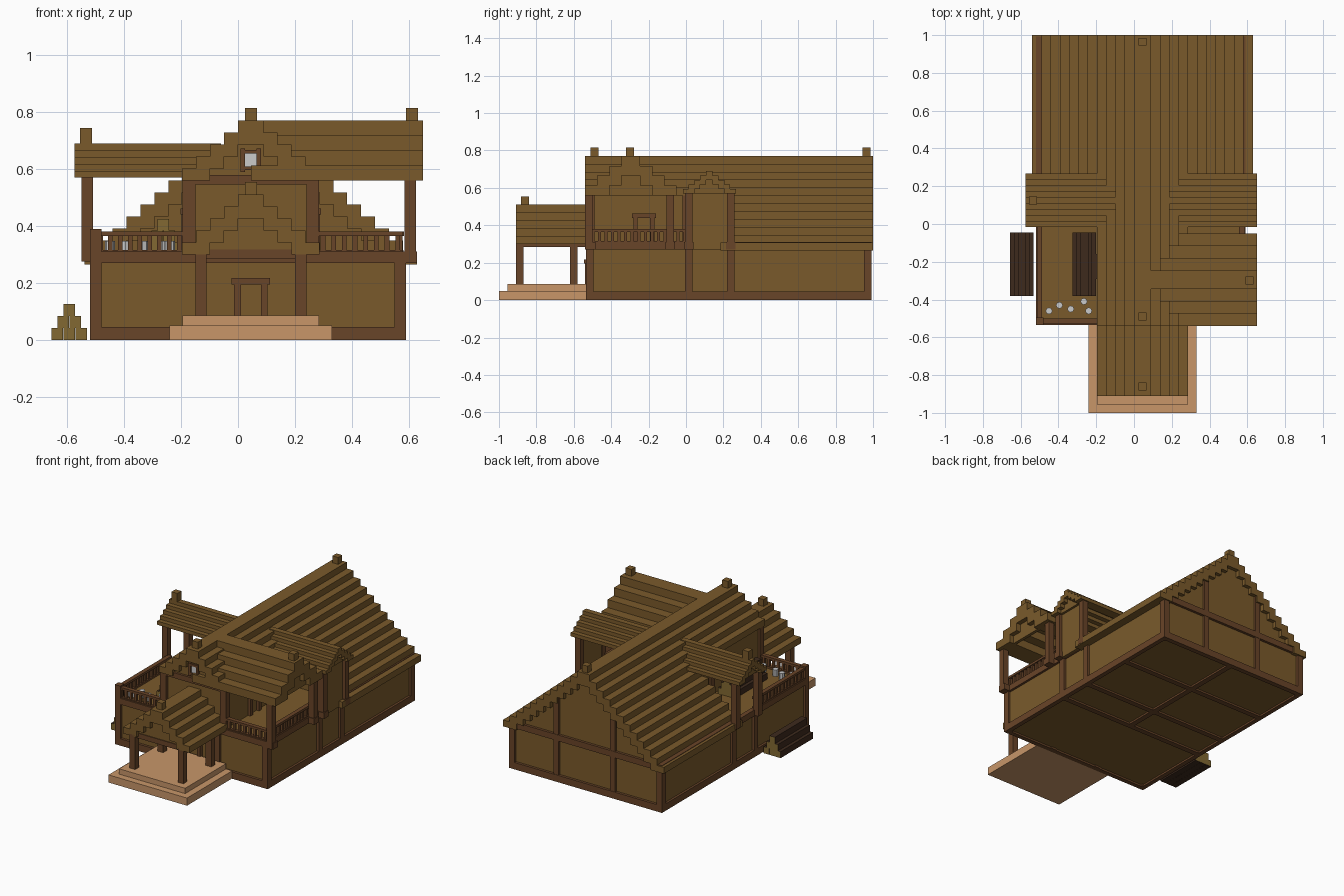
import bpy, bmesh
from mathutils import Matrix, Vector

if "Cube" in bpy.data.objects:
    bpy.data.objects.remove(bpy.data.objects["Cube"])


def material(name, rgb):
    m = bpy.data.materials.new(name)
    m.diffuse_color = (*rgb, 1)
    m.use_nodes = True
    m.node_tree.nodes["Principled BSDF"].inputs["Base Color"].default_value = m.diffuse_color
    return m


PLANK = material("plank", (0.195, 0.102, 0.024))
TIMBER = material("timber", (0.141, 0.058, 0.021))
STONE = material("pale_step", (0.578, 0.305, 0.141))
BARK = material("bark", (0.048, 0.023, 0.012))
CUT = material("cut_wood", (0.223, 0.141, 0.032))
CX = 0.045  # ridge centre line


def finish(name, bm, *mats):
    me = bpy.data.meshes.new(name)
    bm.to_mesh(me)
    bm.free()
    ob = bpy.data.objects.new(name, me)
    bpy.context.collection.objects.link(ob)
    for m in mats:
        me.materials.append(m)
    return ob


def boxes(name, items, mat):
    """One object from boxes given as (x0, x1, y0, y1, z0, z1)."""
    bm = bmesh.new()
    for x0, x1, y0, y1, z0, z1 in items:
        mid = Vector((x0 + x1, y0 + y1, z0 + z1)) / 2
        size = (x1 - x0, y1 - y0, z1 - z0, 1)
        bmesh.ops.create_cube(bm, size=1, matrix=Matrix.Translation(mid) @ Matrix.Diagonal(size))
    return finish(name, bm, *([mat] if mat else []))


def oriented(axis, a0, a1, c0, c1, z0, z1):
    return (c0, c1, a0, a1, z0, z1) if axis == 'y' else (a0, a1, c0, c1, z0, z1)


def roof(name, axis, c, hw, top, dz, a0, a1, first=0):
    """Stepped gable roof: one course of blocks per level on each side of the ridge."""
    out = []
    for k in range(first, len(hw)):
        z1 = top - k * dz
        if k == 0:
            out.append(oriented(axis, a0, a1, c - hw[0], c + hw[0], z1 - dz, z1))
            continue
        inner = hw[k - 2] if k > 1 else 0
        for s in (-1, 1):
            lo, hi = sorted((c + s * inner, c + s * hw[k]))
            out.append(oriented(axis, a0, a1, lo, hi, z1 - dz, z1))
    boxes(name, out, PLANK)


def gable(name, axis, c, hw, top, dz, a0, a1):
    """Stepped wall filling the roof end."""
    boxes(name, [oriented(axis, a0, a1, c - hw[k - 1], c + hw[k - 1], top - (k + 1) * dz, top - k * dz)
                 for k in range(1, len(hw))], PLANK)


# roofs
step = 0.0421
main = [0.045 + 0.049 * k for k in range(12)]
big = [0.05, 0.115, 0.18, 0.245]
small = [0.018 + 0.031 * k for k in range(5)]
roof("main_roof_ridge", 'y', CX, main[:5], 0.77, step, -0.54, 1.0)
roof("main_roof_slopes", 'y', CX, main, 0.77, step, 0.185, 1.0, 5)
roof("porch_roof", 'y', CX, main[:5], 0.51, step, -0.91, -0.5)
roof("right_large_roof", 'x', -0.295, big, 0.77, 0.0525, CX, 0.65)
roof("right_small_roof", 'x', 0.125, small, 0.69, 0.024, 0.15, 0.65)
roof("left_small_roof", 'x', 0.125, small, 0.69, 0.024, -0.575, -0.06)
gable("rear_gable", 'y', CX, main, 0.77, step, 0.955, 0.975)
gable("inner_gable", 'y', CX, main, 0.77, step, 0.21, 0.23)
gable("front_gable", 'y', CX, main[:5], 0.77, step, -0.515, -0.495)
gable("porch_gable", 'y', CX, main[:5], 0.51, step, -0.885, -0.865)
gable("right_large_gable", 'x', -0.295, big, 0.77, 0.0525, 0.6, 0.62)
gable("right_small_gable", 'x', 0.125, small, 0.69, 0.024, 0.6, 0.62)
gable("left_small_gable", 'x', 0.125, small, 0.69, 0.024, -0.545, -0.525)

# ridge finials
boxes("ridge_finials", [(x - .021, x + .021, y - .021, y + .021, z, z + .045) for x, y, z in (
    (CX, .965, .77), (CX, -.49, .77), (CX, -.86, .51), (.612, -.3, .77))]
    + [(-.556, -.514, .104, .146, .69, .745)], PLANK)

# walls and floor
boxes("lower_storey", [(-.505, .575, -.518, .975, .012, .302)], PLANK)
boxes("upper_room", [(-.18, .27, -.51, .22, .3, .565)], PLANK)
boxes("right_alcove_panel", [(.59, .605, .02, .24, .27, .575)], PLANK)

# lower timber frame: corner and side posts, sill and top beams
frame = []
for z0, z1 in ((0, .045), (.27, .31)):
    frame += [(-.52, .59, -.535, -.505, z0, z1), (-.52, .59, .96, .992, z0, z1),
              (-.52, -.49, -.535, .992, z0, z1), (.56, .59, -.535, .992, z0, z1)]
for x0, x1 in ((-.52, -.48), (.55, .59)):
    frame += [(x0, x1, y - .02, y + .02, 0, .3) for y in (-.515, .015, .24, .972)]
for s in (-1, 1):
    xf, xr = CX + s * .175, CX + s * .205
    frame += [(xf - .02, xf + .02, -.535, -.5, 0, .31), (xr - .018, xr + .018, .96, .99, 0, .56)]
frame += [(-.52, .59, y - .018, y + .018, 0, .03) for y in (.015, .24, .6)]
frame += [(CX - .018, CX + .018, .015, .98, 0, .03)]
boxes("lower_timber_frame", frame, TIMBER)

# upper timber frame of the front room
upper = [(-.195, .285, -.53, -.495, .545, .58), (-.195, .285, -.53, -.495, .29, .325)]
for x0, x1 in ((-.195, -.15), (.24, .285)):
    upper += [(x0, x1, -.53, -.49, .3, .56), (x0, x1, -.02, .02, .3, .56)]
boxes("upper_timber_frame", upper, TIMBER)

# roof posts standing on the overhang blocks
posts = [(.585, .625, y - .02, y + .02, .27, .58) for y in (-.52, -.085, .015, .24)]
posts += [(-.55, -.51, y - .02, y + .02, .275, .58) for y in (.015, .24)]
posts += [(.57, .63, y - .025, y + .025, .27, .31) for y in (-.51, -.085, .015, .24)]
posts += [(-.52, -.48, -.535, -.495, .3, .39)]
boxes("roof_posts", posts, TIMBER)


# balcony railings
def railing(name, axis, c, a0, a1):
    n = max(2, round((a1 - a0) / .036))
    items = [oriented(axis, a0, a1, c - .014, c + .014, .365, .38),
             oriented(axis, a0, a1, c - .012, c + .012, .305, .316)]
    for i in range(n):
        a = a0 + (i + .5) * (a1 - a0) / n
        items.append(oriented(axis, a - .008, a + .008, c - .008, c + .008, .31, .37))
    boxes(name, items, TIMBER)


railing("front_left_railing", 'x', -.515, -.5, -.19)
railing("front_right_railing", 'x', -.515, .28, .58)
railing("left_railing", 'y', -.5, -.515, .01)
railing("right_railing", 'y', .57, -.515, .01)

# porch
boxes("porch_steps", [(-.24, .33, -1, -.53, 0, .05), (-.195, .285, -.955, -.53, .05, .085)], STONE)
porch = [(CX - .195, CX + .195, -.89, -.86, .285, .318)]
for s in (-1, 1):
    x = CX + s * .175
    porch += [(x - .02, x + .02, y - .02, y + .02, .08, .31) for y in (-.89, -.6)]
    porch += [(x - .018, x + .018, -.9, -.53, .285, .31)]
boxes("porch_frame", porch, TIMBER)

# door frames: front entrance and one on each balcony
door = [(CX - .068, CX + .068, -.545, -.515, .195, .218)]
door += [(CX + s * .047 - .012, CX + s * .047 + .012, -.54, -.515, .08, .2) for s in (-1, 1)]
for x in (-.18, .27):
    door += [(x - .022, x + .022, -.29, -.16, .44, .462)]
    door += [(x - .018, x + .018, y - .012, y + .012, .3, .45) for y in (-.27, -.18)]
boxes("door_frames", door, TIMBER)

# gable window
win = [(CX + s * .028 - .008, CX + s * .028 + .008, -.53, -.51, .59, .672) for s in (-1, 1)]
win += [(CX - .033, CX + .033, -.526, -.51, z, z + .014) for z in (.596, .654)]
boxes("window_frame", win, TIMBER)
boxes("window_pane", [(CX - .02, CX + .02, -.52, -.51, .61, .655)], None)


# log piles: dark bark with pale cut ends
def log_pile(name, x, z):
    d = .0417
    items = []
    for row in range(3):
        for i in range(3 - row):
            x0 = x + row * d / 2 + i * d
            items.append((x0 + .0005, x0 + d - .0005, -.38, -.045, z + row * d, z + row * d + d))
    ob = boxes(name, items, BARK)
    ob.data.materials.append(CUT)
    for p in ob.data.polygons:
        p.material_index = int(abs(p.normal.y) > .5)


log_pile("ground_log_pile", -.656, 0)
log_pile("balcony_log_pile", -.325, .3)

# jars on the left balcony
bm = bmesh.new()
for x, y in ((-.45, -.46), (-.395, -.43), (-.335, -.45), (-.265, -.41), (-.24, -.46)):
    bmesh.ops.create_cone(bm, cap_ends=True, segments=8, radius1=.018, radius2=.018, depth=.045,
                          matrix=Matrix.Translation((x, y, .324)))
finish("balcony_jars", bm)
